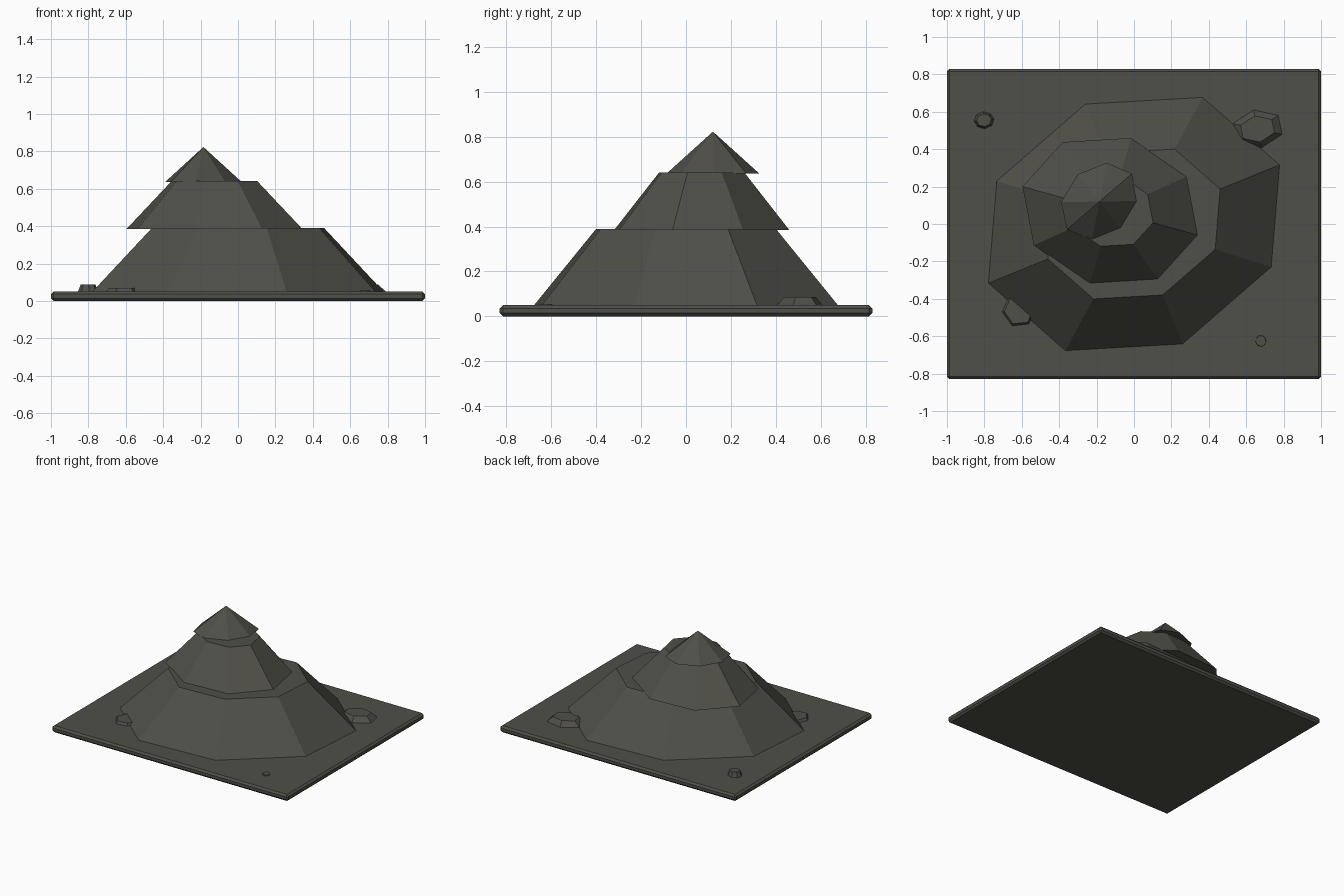
import bpy, bmesh, math

if "Cube" in bpy.data.objects:
    bpy.data.objects.remove(bpy.data.objects["Cube"])

stone = bpy.data.materials.new("dark stone")
stone.diffuse_color = (0.080, 0.080, 0.066, 1)
stone.use_nodes = True
stone.node_tree.nodes["Principled BSDF"].inputs["Base Color"].default_value = stone.diffuse_color


def finish(name, bm):
    bmesh.ops.recalc_face_normals(bm, faces=bm.faces)
    me = bpy.data.meshes.new(name)
    bm.to_mesh(me)
    bm.free()
    me.materials.append(stone)
    ob = bpy.data.objects.new(name, me)
    bpy.context.collection.objects.link(ob)
    return ob


def tier(name, centre, a, b, sides, z0, z1, ratio):
    """Stretched n-gon frustum; a and b are the ellipse's axis vectors. Ratio 0 makes a cone."""
    bm = bmesh.new()

    def ring(z, s):
        out = []
        for k in range(sides):
            t = 2 * math.pi * k / sides
            c, n = math.cos(t) * s, math.sin(t) * s
            out.append(bm.verts.new((centre[0] + a[0] * c + b[0] * n,
                                     centre[1] + a[1] * c + b[1] * n, z)))
        return out

    low = ring(z0, 1)
    bm.faces.new(low[::-1])
    if ratio:
        top = ring(z1, ratio)
        bm.faces.new(top)
    else:
        top = [bm.verts.new((centre[0], centre[1], z1))] * sides
    for i in range(sides):
        j = (i + 1) % sides
        face = [low[i], low[j], top[j]]
        if ratio:
            face.append(top[i])
        bm.faces.new(face)
    return finish(name, bm)


# bevelled ground plate
bm = bmesh.new()
bmesh.ops.create_cube(bm, size=1)
for v in bm.verts:
    v.co = (v.co.x * 2, v.co.y * 1.66, v.co.z * 0.05 + 0.025)
bmesh.ops.bevel(bm, geom=bm.edges[:], offset=0.014, segments=1, affect='EDGES')
finish("ground_plate", bm)

# three stacked mountain tiers
tier("lower_slope", (0, 0), (0.783, 0.318), (-0.261, 0.645), 8, 0.045, 0.39, 0.588)
tier("middle_slope", (-0.126, 0.07), (0.47, -0.13), (0.11, 0.39), 8, 0.385, 0.642, 0.485)
tier("peak", (-0.185, 0.12), (0.205, 0.003), (0.04, 0.207), 8, 0.636, 0.823, 0)

# scattered boulders
tier("boulder_back_right", (0.66, 0.508), (0.137, -0.03), (0.055, 0.105), 6, 0.045, 0.087, 0.66)
tier("boulder_back_left", (-0.802, 0.555), (0.055, 0.005), (-0.005, 0.047), 8, 0.045, 0.087, 0.72)
tier("boulder_front_left", (-0.615, -0.46), (0.093, 0.010), (-0.010, 0.095), 6, 0.045, 0.068, 0.84)
tier("pebble_front_right", (0.678, -0.625), (0.029, 0.008), (-0.009, 0.031), 8, 0.045, 0.056, 0.9)
